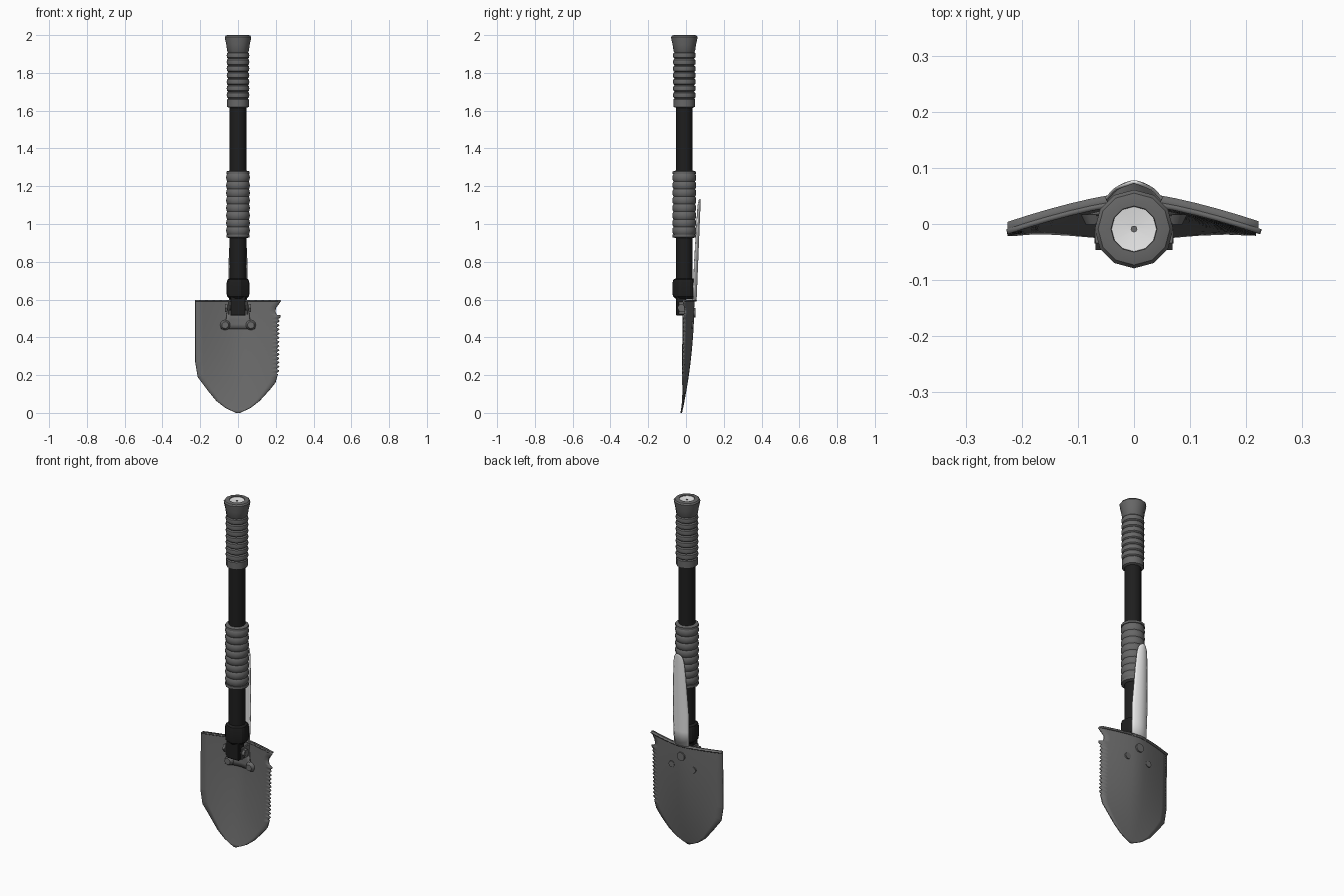
import bpy, bmesh, math
from mathutils import Matrix

if "Cube" in bpy.data.objects:
    bpy.data.objects.remove(bpy.data.objects["Cube"])

AXIS_Y = -0.009   # handle axis sits slightly towards the front


def material(name, v):
    m = bpy.data.materials.new(name)
    m.diffuse_color = (v, v, v, 1)
    m.use_nodes = True
    m.node_tree.nodes["Principled BSDF"].inputs["Base Color"].default_value = m.diffuse_color
    return m


STEEL = material("blade grey", 0.145)
RUBBER = material("grip grey", 0.135)
BLACK = material("shaft black", 0.013)
WHITE = material("bright metal", 0.8)


def finish(name, bm, mat, angle=35, recalc=True):
    if recalc:
        bmesh.ops.recalc_face_normals(bm, faces=bm.faces)
    me = bpy.data.meshes.new(name)
    bm.to_mesh(me)
    bm.free()
    me.materials.append(mat)
    ob = bpy.data.objects.new(name, me)
    bpy.context.collection.objects.link(ob)
    if angle:
        bpy.ops.object.select_all(action='DESELECT')
        ob.select_set(True)
        bpy.context.view_layer.objects.active = ob
        bpy.ops.object.shade_smooth_by_angle(angle=math.radians(angle))
    return ob


def lathe(name, profile, mat, n=12, angle=35, ridge=0.0):
    """Closed revolve of (radius, z) points around the handle axis."""
    bm = bmesh.new()
    rings = []
    for r, z in profile:
        ring = []
        for i in range(n):
            a = 2 * math.pi * i / n
            q = r - (ridge if i % 4 > 1 else 0)
            ring.append(bm.verts.new((q * math.sin(a), AXIS_Y - q * math.cos(a), z)))
        rings.append(ring)
    for a, b in zip(rings, rings[1:]):
        for i in range(n):
            j = (i + 1) % n
            bm.faces.new((a[i], a[j], b[j], b[i]))
    bm.faces.new(rings[0])
    bm.faces.new(rings[-1])
    return finish(name, bm, mat, angle)


def sheet(name, rows, mat, thickness, angle=40):
    """Grid of points facing the front, thickened to the back."""
    bm = bmesh.new()
    grid = [[bm.verts.new(p) for p in row] for row in rows]
    for a, b in zip(grid, grid[1:]):
        for i in range(len(a) - 1):
            bm.faces.new((a[i], a[i + 1], b[i + 1], b[i]))
    ob = finish(name, bm, mat, angle, recalc=False)
    mod = ob.modifiers.new("thickness", 'SOLIDIFY')
    mod.thickness, mod.offset = thickness, -1
    return ob


def cylinder(name, loc, r, depth, axis, mat, n=12, r2=None):
    bm = bmesh.new()
    rot = Matrix.Rotation(math.pi / 2, 4, 'Y' if axis == 'X' else 'X')
    bmesh.ops.create_cone(bm, cap_ends=True, segments=n, radius1=r, radius2=r2 or r,
                          depth=depth, matrix=Matrix.Translation(loc) @ rot)
    return finish(name, bm, mat)


def box(name, lo, hi, mat):
    bm = bmesh.new()
    bmesh.ops.create_cube(bm, size=1)
    for v in bm.verts:
        v.co = [lo[k] if v.co[k] < 0 else hi[k] for k in range(3)]
    bmesh.ops.bevel(bm, geom=bm.edges[:], offset=0.004, segments=1, affect='EDGES')
    return finish(name, bm, mat, 0)


def interp(pts, t):
    for (a, va), (b, vb) in zip(pts, pts[1:]):
        if t <= b:
            return va + (vb - va) * (t - a) / (b - a)
    return pts[-1][1]


def ribs(z0, z1, count, r, groove):
    """Profile of rounded rings separated by narrow grooves."""
    p, out = (z1 - z0) / count, []
    for i in range(count):
        z = z0 + i * p
        out += [(groove, z), (r - 0.002, z + 0.16 * p), (r, z + 0.5 * p), (r - 0.002, z + 0.84 * p)]
    return out + [(groove, z1)]


# --- handle: shaft, grips, knob ---
lathe("shaft", [(0.044, 0.60), (0.044, 1.64)], BLACK)
lathe("lower_grip", [(0.044, 0.925), (0.062, 0.93), (0.062, 0.945)]
      + ribs(0.945, 1.265, 8, 0.063, 0.057) + [(0.062, 1.265), (0.062, 1.278), (0.044, 1.283)], RUBBER)
lathe("upper_grip", [(0.044, 1.615), (0.057, 1.62), (0.057, 1.66)]
      + ribs(1.665, 1.91, 7, 0.060, 0.052), RUBBER)
lathe("end_knob", [(0.05, 1.905), (0.057, 1.915), (0.062, 1.95), (0.069, 1.98), (0.070, 1.99),
                   (0.064, 1.998), (0.055, 2.0), (0.041, 2.0), (0.039, 1.988), (0.01, 1.98)], RUBBER)
lathe("end_cap", [(0.039, 1.985), (0.040, 1.996), (0.006, 1.991)], WHITE)
lathe("cap_pin", [(0.006, 1.985), (0.006, 1.994)], STEEL, n=8)

# --- locking collar and hinge tongue ---
lathe("locking_collar", [(0.048, 0.605), (0.060, 0.617), (0.062, 0.63), (0.062, 0.69),
                         (0.058, 0.705), (0.046, 0.712)], BLACK, n=24, angle=20, ridge=0.004)
box("hinge_tongue", (-0.041, -0.052, 0.515), (0.041, 0.0, 0.62), BLACK)


# --- blade ---
def blade_y(x, z):
    s = 1 - (1 - min(z / 0.6, 1)) ** 2
    centre, edge = -0.03 + 0.065 * s, -0.03 + 0.012 * s
    return centre + (edge - centre) * (abs(x) / 0.225) ** 1.4


LEFT = [(0, 0.006), (0.015, 0.04), (0.03, 0.07), (0.065, 0.115), (0.12, 0.16),
        (0.19, 0.212), (0.27, 0.225), (0.6, 0.225)]
TEETH = 13
right = [(0, 0.006), (0.015, 0.04), (0.03, 0.07), (0.065, 0.115), (0.12, 0.165), (0.16, 0.197), (0.205, 0.21)]
for i in range(TEETH):                       # saw edge
    z = 0.21 + i * 0.285 / TEETH
    right += [(z, 0.202), (z + 0.012, 0.217), (z + 0.017, 0.215)]
right += [(0.497, 0.210), (0.505, 0.222), (0.516, 0.224), (0.52, 0.203), (0.535, 0.196),   # hook notch
          (0.555, 0.198), (0.568, 0.208), (0.58, 0.217), (0.592, 0.225), (0.598, 0.222)]
levels = sorted({round(z, 4) for z, _ in right} | {0.19, 0.27})
rows = []
for z in levels:
    l, r = interp(LEFT, z), interp(right, z)
    xs = [-l * (1 - k / 6) for k in range(6)] + [r * k / 6 for k in range(7)]
    rows.append([(x, blade_y(x, z), z) for x in xs])
sheet("blade", rows, STEEL, 0.009)

# folded step along the top edge of the blade
step_x = [-0.225 + 0.447 * k / 12 for k in range(13)]
sheet("blade_step", [[(x, blade_y(x, 0.6) + d, 0.598 - 0.03 * d) for x in step_x] for d in (0, 0.012, 0.022)],
      STEEL, 0.007)

# --- hinge plate, lugs, bolts and rivets ---
plate = []
for z, w in ((0.445, 0.088), (0.47, 0.088), (0.495, 0.062), (0.56, 0.055)):
    plate.append([(w * k / 3, blade_y(w * k / 3, z) - 0.009, z) for k in range(-3, 4)])
sheet("hinge_plate", plate, STEEL, 0.007)
cylinder("hinge_bolt", (0, -0.022, 0.556), 0.013, 0.14, 'X', STEEL)
for s, side in ((-1, "left"), (1, "right")):
    xa, xb = sorted((s * 0.044, s * 0.054))
    box("hinge_lug_" + side, (xa, -0.04, 0.52), (xb, 0.035, 0.59), STEEL)
    cylinder("hinge_nut_" + side, (s * 0.062, -0.022, 0.556), 0.024, 0.014, 'X', STEEL, n=6)
    y = blade_y(0.068, 0.465)
    cylinder("rivet_" + side, (s * 0.068, y - 0.014, 0.465), 0.027, 0.018, 'Y', STEEL, r2=0.018)
    cylinder("rivet_tail_" + side, (s * 0.068, y + 0.010, 0.465), 0.018, 0.008, 'Y', STEEL)
cylinder("pivot_rivet", (0, blade_y(0, 0.53) + 0.011, 0.53), 0.024, 0.010, 'Y', STEEL)

# --- folded pick: a curved trough tapering to a rounded tip ---
PICK = [(0.59, 0.045), (0.68, 0.047), (0.78, 0.048), (0.9, 0.042), (1.0, 0.037), (1.08, 0.031),
        (1.11, 0.025), (1.125, 0.015), (1.132, 0.004)]
rows = []
for z, w in PICK:
    back = 0.050 + 0.022 * (z - 0.59) / 0.54
    rows.append([(w * k / 4, back - 0.016 * (w / 0.048) * (k / 4) ** 2, z) for k in range(-4, 5)])
sheet("pick", rows, WHITE, 0.006)
